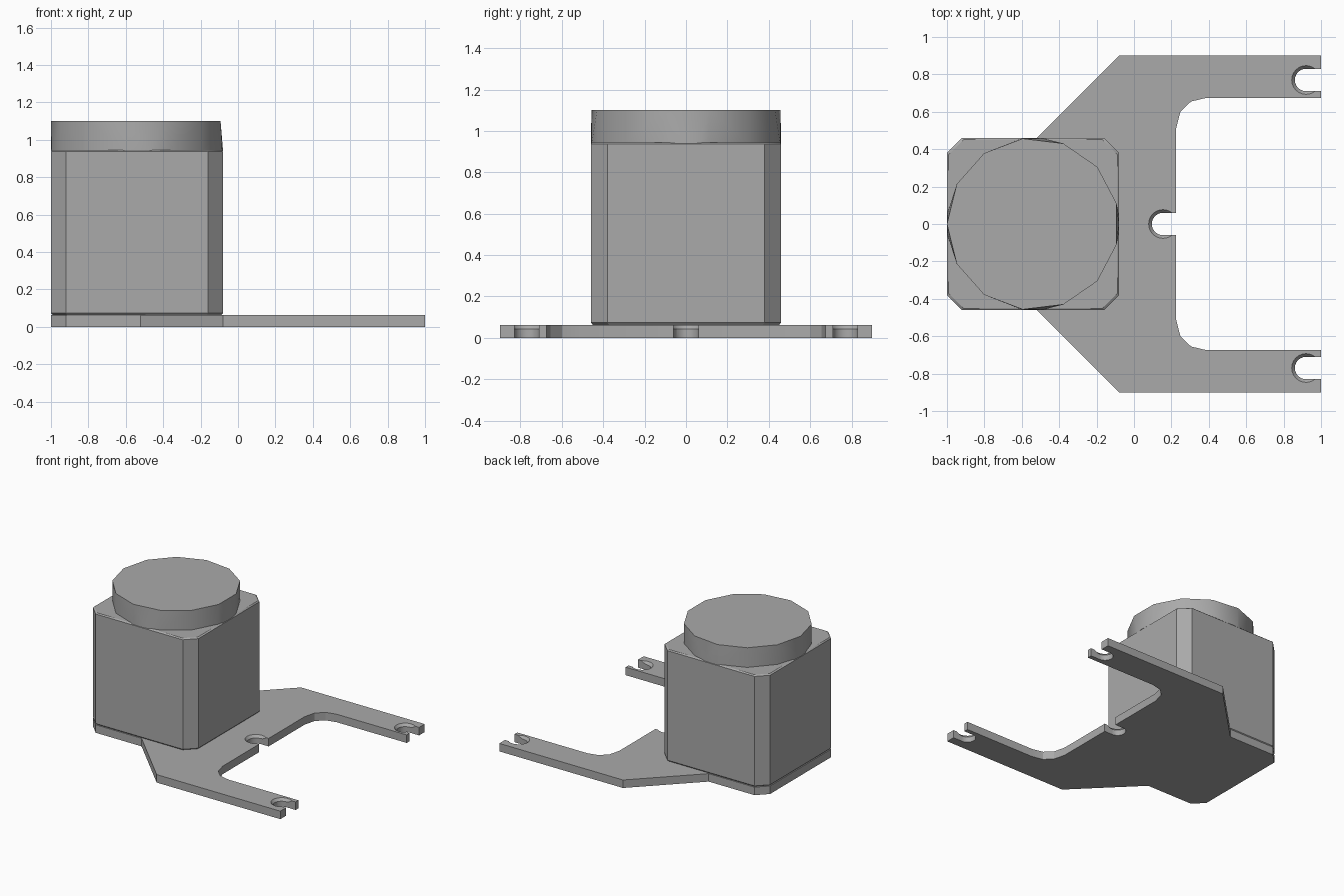
import bpy, bmesh, math

if "Cube" in bpy.data.objects:
    bpy.data.objects.remove(bpy.data.objects["Cube"], do_unlink=True)

grey = bpy.data.materials.new("plain grey")
grey.use_nodes = True
colour = (0.4, 0.4, 0.4, 1)
grey.diffuse_color = colour
grey.node_tree.nodes["Principled BSDF"].inputs["Base Color"].default_value = colour

PLATE_TOP, BODY_TOP, CAP_TOP = 0.063, 0.945, 1.1
CX, R = -0.54, 0.46          # body centre and half width


def make_object(name, bm):
    bmesh.ops.recalc_face_normals(bm, faces=bm.faces[:])
    mesh = bpy.data.meshes.new(name)
    bm.to_mesh(mesh)
    bm.free()
    obj = bpy.data.objects.new(name, mesh)
    mesh.materials.append(grey)
    bpy.context.collection.objects.link(obj)
    return obj


def prism(name, outline, z0, z1):
    bm = bmesh.new()
    face = bm.faces.new([bm.verts.new((x, y, z0)) for x, y in outline])
    top = bmesh.ops.extrude_face_region(bm, geom=[face])["geom"]
    bmesh.ops.translate(bm, vec=(0, 0, z1 - z0),
                        verts=[g for g in top if isinstance(g, bmesh.types.BMVert)])
    return make_object(name, bm)


def smooth(obj):
    bpy.ops.object.select_all(action='DESELECT')
    obj.select_set(True)
    bpy.context.view_layer.objects.active = obj
    bpy.ops.object.shade_smooth_by_angle(angle=math.radians(30))


def cut(obj, cutter):
    mod = obj.modifiers.new("cut", 'BOOLEAN')
    mod.operation, mod.solver, mod.object = 'DIFFERENCE', 'EXACT', cutter
    cutter.hide_render = True
    bpy.context.view_layer.objects.active = obj
    bpy.ops.object.modifier_apply(modifier=mod.name)
    bpy.data.objects.remove(cutter, do_unlink=True)


# Forked base plate: half outline mirrored across y
half = [(-1, 0.38), (-0.92, R), (-0.52, R), (-0.08, 0.9), (1, 0.9), (1, 0.675),
        (0.39, 0.675), (0.305, 0.655), (0.248, 0.6), (0.225, 0.51)]
plate = prism("base_plate", half + [(x, -y) for x, y in reversed(half)], 0, PLATE_TOP)

# Open countersunk screw slots in the plate
for sx, sy in ((0.155, 0), (0.92, 0.77), (0.92, -0.77)):
    arc = [math.radians(90 + 15 * i) for i in range(13)]
    slot = [(sx + 0.06 * math.cos(a), sy + 0.06 * math.sin(a)) for a in arc]
    slot += [(sx + 0.2, sy - 0.06), (sx + 0.2, sy + 0.06)]
    cut(plate, prism("slot_cutter", slot, -0.1, 0.2))
    bm = bmesh.new()
    bmesh.ops.create_cone(bm, cap_ends=True, segments=24, radius1=0.06,
                          radius2=0.094, depth=0.04)
    bmesh.ops.translate(bm, verts=bm.verts[:], vec=(sx, sy, 0.063))
    cut(plate, make_object("countersink_cutter", bm))
smooth(plate)

# Square body with chamfered corners and softened rims
corner = [(R, 0.38), (0.38, R), (-0.38, R), (-R, 0.38)]
ring = corner + [(-x, -y) for x, y in corner]
bm = bmesh.new()
levels = ((PLATE_TOP, 0.98), (PLATE_TOP + 0.01, 1), (BODY_TOP - 0.008, 1), (BODY_TOP, 0.98))
loops = [[bm.verts.new((CX + x * s, y * s, z)) for x, y in ring] for z, s in levels]
for low, high in zip(loops, loops[1:]):
    for i in range(8):
        j = (i + 1) % 8
        bm.faces.new((low[i], low[j], high[j], high[i]))
bm.faces.new(loops[0])
bm.faces.new(loops[-1])
smooth(make_object("body", bm))

# Thirteen-sided cap whose lower rim swells slightly towards the body sides
bm = bmesh.new()
step = math.tau / 13
for i in range(13):
    a = math.pi + i * step
    for z in (BODY_TOP - 0.005, CAP_TOP):
        bm.verts.new((CX + R * math.cos(a), R * math.sin(a), z))
for side in range(4):
    for offset in (-8, 0, 8):
        a = math.radians(90 * side + offset)
        if side != 2 or offset:
            bm.verts.new((CX + R * math.cos(a), R * math.sin(a), BODY_TOP - 0.005))
bmesh.ops.convex_hull(bm, input=bm.verts[:])
bmesh.ops.dissolve_limit(bm, angle_limit=0.01, verts=bm.verts[:], edges=bm.edges[:])
smooth(make_object("round_cap", bm))
